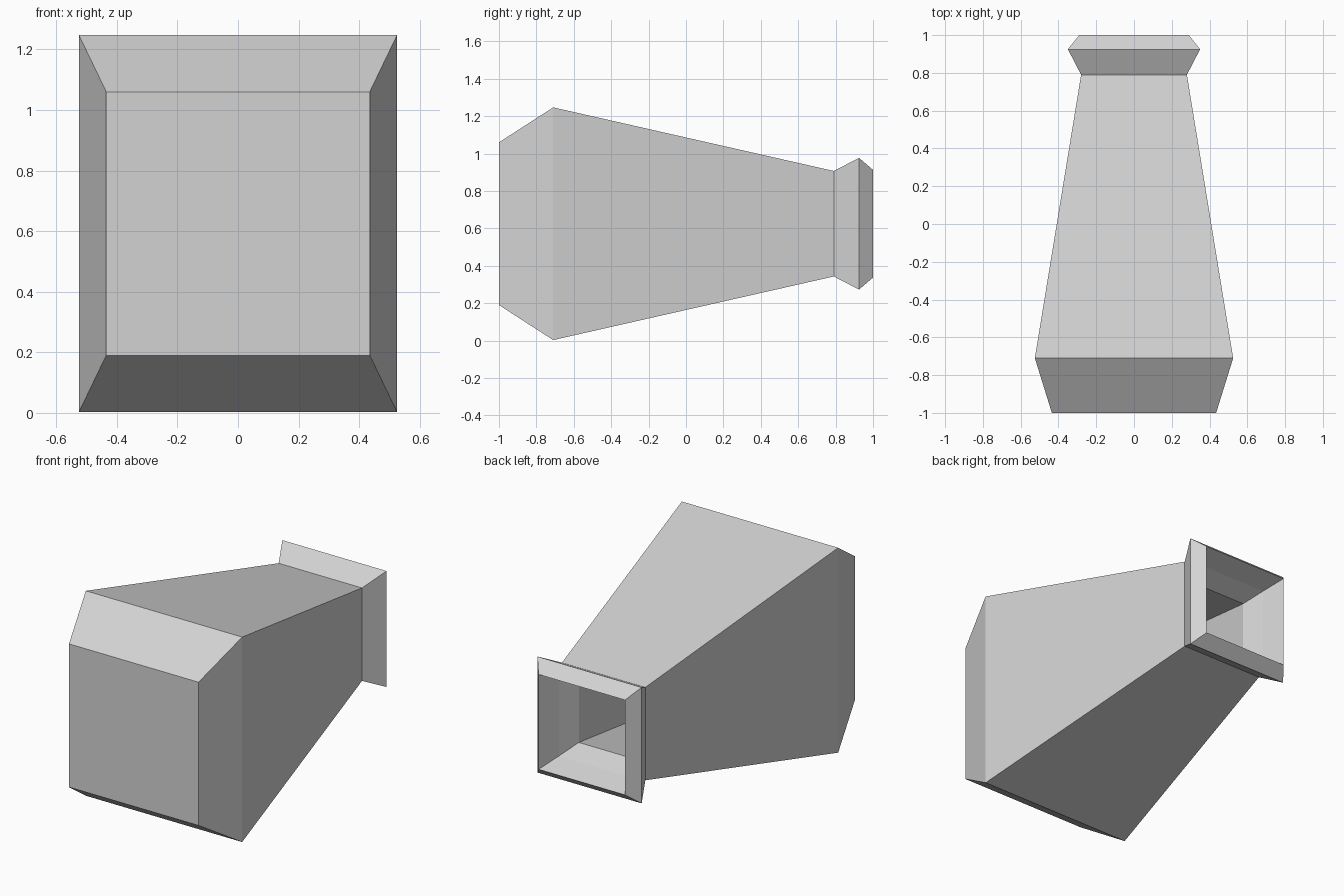
import bpy
import bmesh

cube = bpy.data.objects.get("Cube")
if cube:
    bpy.data.objects.remove(cube, do_unlink=True)

# Plain grey finish
grey = bpy.data.materials.new("light_grey")
grey.use_nodes = True
colour = (0.65, 0.65, 0.65, 1)
grey.diffuse_color = colour
grey.node_tree.nodes["Principled BSDF"].inputs["Base Color"].default_value = colour

CENTRE_Z = 0.625

# Rectangular sections from the base, over the outside, into the mouth:
# (y, half width, half height)
outside = [
    (-1.0, 0.435, 0.435),    # flat base
    (-0.71, 0.525, 0.622),   # widest shoulder
    (0.79, 0.28, 0.282),     # neck
    (0.925, 0.35, 0.352),    # flared collar
    (1.0, 0.29, 0.288),      # mouth
]
inside = [
    (0.87, 0.245, 0.245),
    (0.75, 0.195, 0.195),    # inner throat
    (-0.68, 0.43, 0.52),     # hollow body
    (-0.91, 0.36, 0.36),     # inner floor
]


def add_ring(bm, y, half_x, half_z):
    corners = ((-1, -1), (1, -1), (1, 1), (-1, 1))
    return [bm.verts.new((sx * half_x, y, CENTRE_Z + sz * half_z))
            for sx, sz in corners]


def square_vessel(name, sections):
    bm = bmesh.new()
    rings = [add_ring(bm, *s) for s in sections]
    for a, b in zip(rings, rings[1:]):
        for i in range(4):
            j = (i + 1) % 4
            bm.faces.new((a[i], a[j], b[j], b[i]))
    # Close the base and the inner floor
    bm.faces.new(rings[0])
    bm.faces.new(rings[-1])
    bmesh.ops.recalc_face_normals(bm, faces=bm.faces)
    mesh = bpy.data.meshes.new(name)
    bm.to_mesh(mesh)
    bm.free()
    mesh.materials.append(grey)
    obj = bpy.data.objects.new(name, mesh)
    bpy.context.collection.objects.link(obj)
    return obj


square_vessel("square_bottle", outside + inside)
